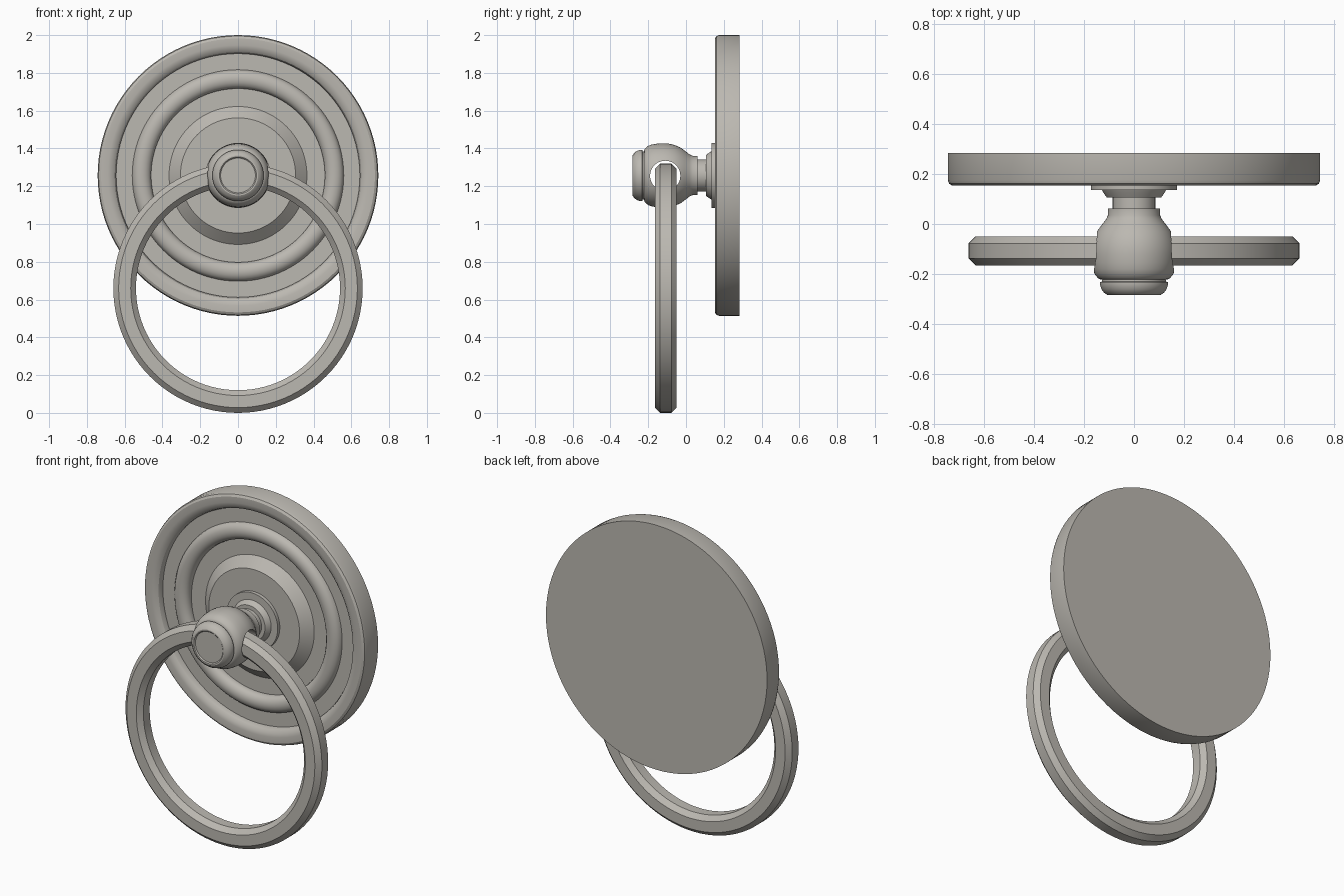
import bpy, bmesh, math

if "Cube" in bpy.data.objects:
    bpy.data.objects.remove(bpy.data.objects["Cube"])

AXIS_Z = 1.257     # height of plate and knob axis
RING_Z = 0.66      # height of ring centre
RING_Y = -0.107

metal = bpy.data.materials.new("satin_nickel")
metal.diffuse_color = (0.50, 0.48, 0.44, 1)
metal.use_nodes = True
metal.node_tree.nodes["Principled BSDF"].inputs["Base Color"].default_value = metal.diffuse_color


def lathe(name, profile, z, closed=False, steps=96):
    """Spin (radius, y) points about a line along y at height z."""
    bm = bmesh.new()
    rows = []
    for r, y in profile:
        if r == 0:
            rows.append([bm.verts.new((0, y, z))] * steps)
        else:
            rows.append([bm.verts.new((r * math.cos(2 * math.pi * i / steps), y,
                                       z + r * math.sin(2 * math.pi * i / steps)))
                         for i in range(steps)])
    pairs = list(zip(rows, rows[1:]))
    if closed:
        pairs.append((rows[-1], rows[0]))
    for a, b in pairs:
        for i in range(steps):
            j = (i + 1) % steps
            bm.faces.new(list(dict.fromkeys((a[i], a[j], b[j], b[i]))))
    bmesh.ops.recalc_face_normals(bm, faces=bm.faces)
    mesh = bpy.data.meshes.new(name)
    bm.to_mesh(mesh)
    bm.free()
    mesh.materials.append(metal)
    obj = bpy.data.objects.new(name, mesh)
    bpy.context.collection.objects.link(obj)
    return obj


def smooth(obj):
    bpy.ops.object.select_all(action='DESELECT')
    obj.select_set(True)
    bpy.context.view_layer.objects.active = obj
    bpy.ops.object.shade_smooth_by_angle(angle=math.radians(28))


def bead(r_out, r_in, y_base, height, n=8):
    """Half-round moulding from the outer to the inner radius."""
    mid, half = (r_out + r_in) / 2, (r_out - r_in) / 2
    return [(mid + half * math.cos(math.pi * i / n),
             y_base - height * math.sin(math.pi * i / n)) for i in range(n + 1)]


# back plate: rounded rim, inner bead and raised centre
plate = [(0, 0.283), (0.743, 0.283), (0.743, 0.175), (0.738, 0.161), (0.725, 0.153),
         (0.690, 0.153), (0.668, 0.158), (0.653, 0.170), (0.645, 0.190), (0.645, 0.200)]
plate += bead(0.56, 0.46, 0.200, 0.04)
plate += [(0.46, 0.210), (0.365, 0.210), (0.305, 0.156), (0, 0.156)]
smooth(lathe("back_plate", plate, AXIS_Z))

# mounting collar
collar = [(0, 0.16), (0.172, 0.16), (0.172, 0.135), (0.128, 0.135),
          (0.122, 0.125), (0.108, 0.105), (0, 0.105)]
smooth(lathe("collar", collar, AXIS_Z))

# knob: neck, bulb, groove and front cap
knob = [(0, 0.115), (0.085, 0.115), (0.085, 0.062), (0.104, 0.062), (0.104, 0.035),
        (0.112, 0.018), (0.130, -0.005), (0.148, -0.030), (0.161, -0.060),
        (0.168, -0.090), (0.170, -0.120), (0.168, -0.155), (0.164, -0.180),
        (0.157, -0.200), (0.145, -0.215), (0.138, -0.220), (0.128, -0.222),
        (0.128, -0.230), (0.136, -0.232), (0.136, -0.242), (0.130, -0.260),
        (0.120, -0.274), (0.106, -0.283), (0.098, -0.283), (0.092, -0.277), (0, -0.277)]
knob_obj = lathe("knob", knob, AXIS_Z, steps=64)

# cross hole through the knob for the ring
bpy.ops.mesh.primitive_cylinder_add(vertices=48, radius=0.08, depth=0.6,
                                    location=(0, -0.11, 1.255),
                                    rotation=(0, math.pi / 2, 0))
cutter = bpy.context.object
cutter.name = "hole_cutter"
cutter.data.materials.append(metal)
bpy.context.view_layer.objects.active = knob_obj
cut = knob_obj.modifiers.new("ring_hole", 'BOOLEAN')
cut.operation, cut.object, cut.solver = 'DIFFERENCE', cutter, 'EXACT'
bpy.ops.object.modifier_apply(modifier=cut.name)
bpy.data.objects.remove(cutter)
smooth(knob_obj)

# pull ring with octagonal section
h, c = 0.058, 0.030
section = [(0.66, -c), (0.66, c), (0.632, h), (0.568, h),
           (0.54, c), (0.54, -c), (0.568, -h), (0.632, -h)]
smooth(lathe("pull_ring", [(r, RING_Y + y) for r, y in section], RING_Z, closed=True))
